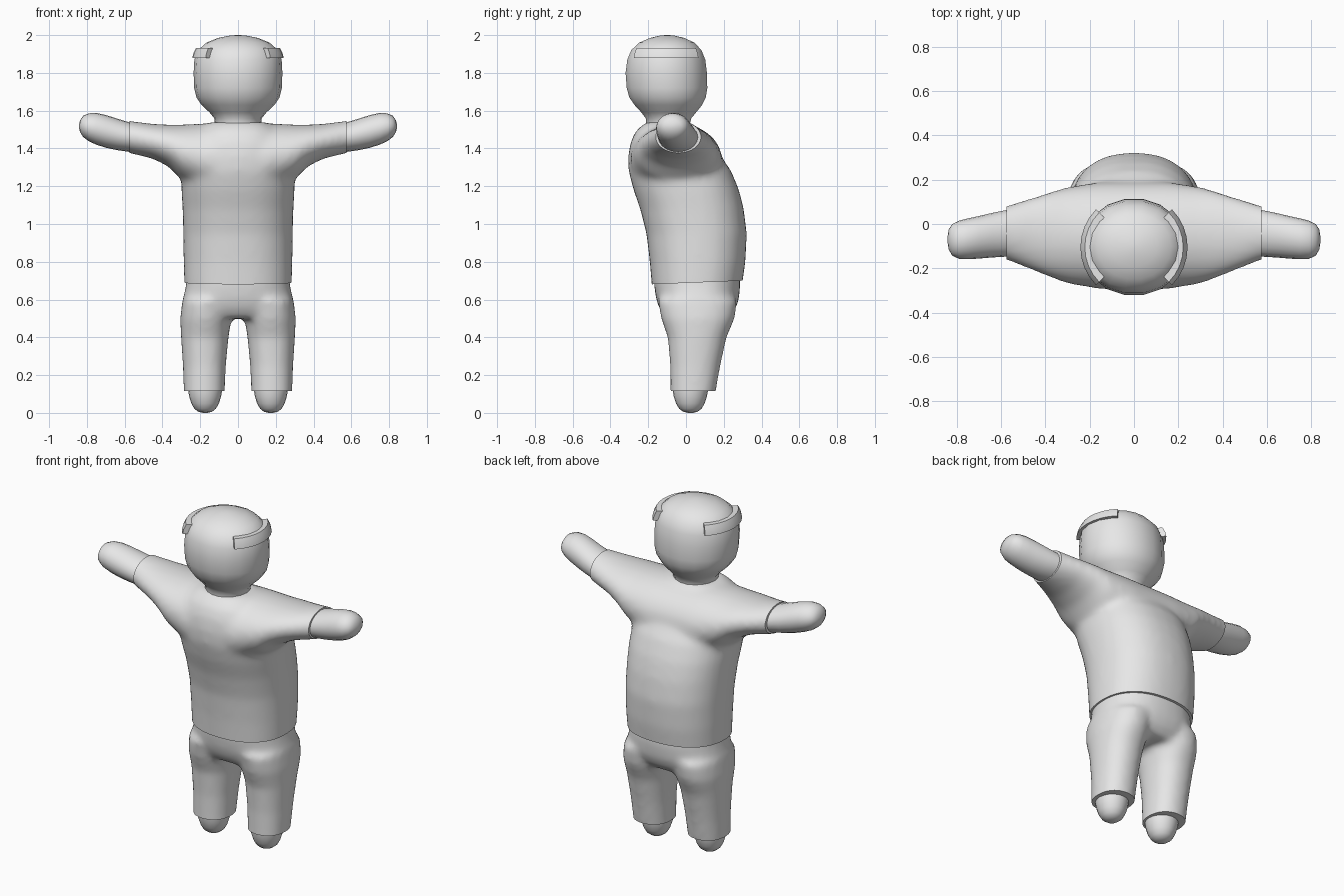
import bpy, bmesh, math
from mathutils import Vector

if "Cube" in bpy.data.objects:
    bpy.data.objects.remove(bpy.data.objects["Cube"])

grey = bpy.data.materials.new("light_grey")
grey.diffuse_color = (0.8, 0.8, 0.8, 1)
grey.use_nodes = True
grey.node_tree.nodes["Principled BSDF"].inputs["Base Color"].default_value = grey.diffuse_color


def ring(axis, s, n, p):
    """Rounded section at s[0] on the axis, spanning s[1]..s[2] and s[3]..s[4]."""
    t, a0, a1, b0, b1 = s
    pts = []
    for i in range(n):
        w = 2 * math.pi * i / n
        c, q = math.cos(w), math.sin(w)
        a = (a0 + a1) / 2 + (a1 - a0) / 2 * math.copysign(abs(c) ** (2 / p), c)
        b = (b0 + b1) / 2 + (b1 - b0) / 2 * math.copysign(abs(q) ** (2 / p), q)
        pts.append((t, a, b) if axis == "x" else (a, b, t))
    return pts


def loft(bm, axis, sections, n=32, p=2.0):
    rings = [[bm.verts.new(v) for v in ring(axis, s, n, p)] for s in sections]
    for r, q in zip(rings, rings[1:]):
        for i in range(n):
            j = (i + 1) % n
            bm.faces.new((r[i], r[j], q[j], q[i]))
    bm.faces.new(rings[0])
    bm.faces.new(rings[-1])


def finish(name, bm, angle=50):
    bmesh.ops.recalc_face_normals(bm, faces=bm.faces)
    me = bpy.data.meshes.new(name)
    bm.to_mesh(me)
    bm.free()
    ob = bpy.data.objects.new(name, me)
    bpy.context.collection.objects.link(ob)
    me.materials.append(grey)
    bpy.ops.object.select_all(action="DESELECT")
    ob.select_set(True)
    bpy.context.view_layer.objects.active = ob
    bpy.ops.object.shade_smooth_by_angle(angle=math.radians(angle))
    return ob


def blend(name, bm, cuts, steps):
    """Fuse overlapping lofts into one soft skin, then trim it at the hems."""
    tmp = finish(name + "_base", bm)
    rm = tmp.modifiers.new("fuse", "REMESH")
    rm.mode, rm.voxel_size = "VOXEL", 0.016
    sm = tmp.modifiers.new("soften", "SMOOTH")
    sm.factor, sm.iterations = 0.5, steps
    me = bpy.data.meshes.new_from_object(
        tmp.evaluated_get(bpy.context.evaluated_depsgraph_get()))
    out = bmesh.new()
    out.from_mesh(me)
    bpy.data.objects.remove(tmp)
    for co, no in cuts:
        geom = out.verts[:] + out.edges[:] + out.faces[:]
        res = bmesh.ops.bisect_plane(out, geom=geom, plane_co=co, plane_no=no,
                                     clear_outer=True)
        edges = [e for e in res["geom_cut"] if isinstance(e, bmesh.types.BMEdge)]
        bmesh.ops.holes_fill(out, edges=edges)
    finish(name, out)


def flip(sections):
    """Mirror sections along the x axis."""
    return [(-s[0], *s[1:]) for s in sections]


# Shirt: body and sleeves
bm = bmesh.new()
loft(bm, "z", [
    (0.60, -.280, .280, -.175, .285), (0.68, -.285, .285, -.182, .298),
    (0.80, -.288, .288, -.192, .315), (0.95, -.290, .290, -.210, .322),
    (1.08, -.294, .294, -.243, .306), (1.18, -.300, .300, -.278, .281),
    (1.28, -.300, .300, -.304, .240), (1.36, -.285, .285, -.306, .185),
    (1.43, -.260, .260, -.295, .132), (1.49, -.220, .220, -.268, .080),
    (1.53, -.170, .170, -.225, .035), (1.54, -.140, .140, -.205, .020)], p=2.3)
sleeve = [(0.66, -.140, .055, 1.400, 1.565), (0.575, -.163, .083, 1.375, 1.546),
          (0.45, -.213, .122, 1.345, 1.530), (0.37, -.245, .148, 1.305, 1.526),
          (0.30, -.270, .168, 1.235, 1.526), (0.15, -.295, .190, 1.150, 1.534)]
loft(bm, "x", sleeve + flip(sleeve[::-1]))
blend("shirt", bm, [((0, 0, .688), (0, .04, -1)),
                    ((.575, 0, 0), (1, 0, 0)), ((-.575, 0, 0), (-1, 0, 0))], 16)

# Trousers: hips and legs
bm = bmesh.new()
loft(bm, "z", [(0.50, -.290, .290, -.105, .220), (0.55, -.295, .295, -.140, .262),
               (0.60, -.292, .292, -.158, .280), (0.68, -.275, .275, -.170, .288),
               (0.78, -.265, .265, -.170, .280)], p=2.3)
for s in (1, -1):
    loft(bm, "z", [
        (z, min(s * a, s * b), max(s * a, s * b), c, d) for z, a, b, c, d in [
            (.06, .070, .285, -.082, .148), (.115, .070, .287, -.082, .158),
            (.25, .064, .292, -.084, .182), (.40, .050, .302, -.097, .215),
            (.50, .035, .306, -.132, .258), (.60, .020, .295, -.150, .272)]], p=2.2)
blend("trousers", bm, [((0, 0, .115), (0, 0, -1))], 12)

# Head and neck
bm = bmesh.new()
loft(bm, "z", [(z, -h, h, a, b) for z, h, a, b in [
    (1.45, .125, -.215, .025), (1.53, .122, -.212, .022), (1.56, .126, -.215, .030),
    (1.59, .150, -.238, .055), (1.63, .193, -.275, .088), (1.67, .220, -.303, .108),
    (1.72, .232, -.317, .116), (1.80, .235, -.323, .114), (1.87, .231, -.314, .105),
    (1.92, .213, -.293, .085), (1.96, .167, -.250, .047), (1.985, .105, -.192, -.008),
    (1.997, .045, -.140, -.060), (2.0, .010, -.110, -.090)]], n=18, p=2.05)
finish("head", bm, 60)

for s, side in ((1, "right"), (-1, "left")):
    # Hand: rounded mitten at the sleeve end
    hand = [(.50, -.140, .075, 1.380, 1.522), (.575, -.147, .063, 1.382, 1.538),
            (.64, -.151, .050, 1.391, 1.558), (.70, -.156, .036, 1.404, 1.577),
            (.75, -.159, .025, 1.420, 1.588), (.79, -.157, .015, 1.438, 1.586),
            (.82, -.143, .000, 1.461, 1.573), (.836, -.115, -.025, 1.486, 1.548),
            (.842, -.080, -.060, 1.508, 1.526)]
    bm = bmesh.new()
    loft(bm, "x", hand if s > 0 else flip(hand), n=20)
    finish(side + "_hand", bm, 60)

    # Foot: rounded stump below the trouser leg
    bm = bmesh.new()
    loft(bm, "z", [(z, s * .174 - r, s * .174 + r, .023 - r * 1.04, .023 + r * 1.04)
                   for z, r in [(0, .012), (.006, .036), (.022, .057), (.05, .073),
                                (.085, .084), (.12, .090), (.18, .092)]], n=20)
    finish(side + "_foot", bm, 60)

    # Ear piece: curved bar wrapped around the side of the head
    bm = bmesh.new()
    rows = []
    for i in range(9):
        w = math.radians(-45 + 90 * i / 8)
        rows.append([bm.verts.new((s * r * math.cos(w), -.105 + r * math.sin(w), z))
                     for r, z in ((.20, 1.878), (.242, 1.878), (.236, 1.905),
                                  (.222, 1.932), (.19, 1.932))])
    for r, q in zip(rows, rows[1:]):
        for k in range(5):
            m = (k + 1) % 5
            bm.faces.new((r[k], r[m], q[m], q[k]))
    bm.faces.new(rows[0])
    bm.faces.new(rows[-1])
    finish(side + "_ear_piece", bm, 40)
